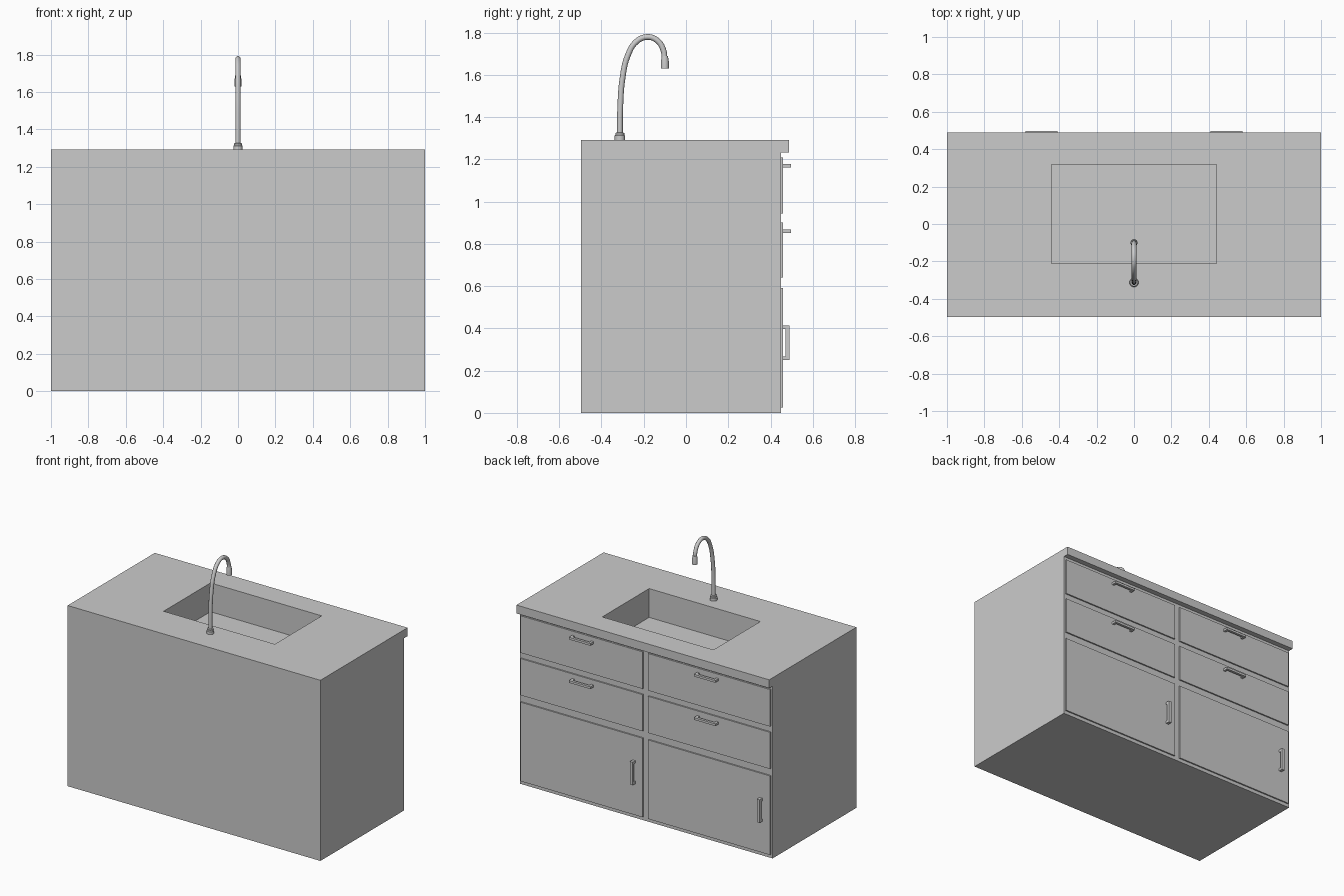
import bpy, bmesh
from math import radians, cos, sin, pi

if "Cube" in bpy.data.objects:
    bpy.data.objects.remove(bpy.data.objects["Cube"])


def make_object(name, bm):
    bmesh.ops.recalc_face_normals(bm, faces=bm.faces)
    mesh = bpy.data.meshes.new(name)
    bm.to_mesh(mesh)
    bm.free()
    ob = bpy.data.objects.new(name, mesh)
    bpy.context.collection.objects.link(ob)
    return ob


def add_box(bm, lo, hi):
    verts = bmesh.ops.create_cube(bm, size=1)["verts"]
    for v in verts:
        for i in range(3):
            v.co[i] = lo[i] if v.co[i] < 0 else hi[i]


def box(name, lo, hi):
    bm = bmesh.new()
    add_box(bm, lo, hi)
    return make_object(name, bm)


def smooth(ob):
    bpy.ops.object.select_all(action='DESELECT')
    ob.select_set(True)
    bpy.context.view_layer.objects.active = ob
    bpy.ops.object.shade_smooth_by_angle(angle=radians(35))


def lathe(name, y, profile, n):
    """Closed solid of revolution about a vertical axis; profile is (r, z)."""
    bm = bmesh.new()
    rings = [[bm.verts.new((r * cos(2 * pi * k / n), y + r * sin(2 * pi * k / n), z))
              for k in range(n)] for r, z in profile]
    for a, b in zip(rings, rings[1:]):
        for k in range(n):
            j = (k + 1) % n
            bm.faces.new((a[k], a[j], b[j], b[k]))
    bm.faces.new(rings[0])
    bm.faces.new(rings[-1])
    return make_object(name, bm)


# Cabinet body and overhanging worktop, one side profile extruded across x
profile = [(-0.497, 0), (0.45, 0), (0.45, 1.232), (0.488, 1.232), (0.488, 1.292), (-0.497, 1.292)]
bm = bmesh.new()
face = bm.faces.new([bm.verts.new((-1, y, z)) for y, z in profile])
ext = bmesh.ops.extrude_face_region(bm, geom=[face])["geom"]
bmesh.ops.translate(bm, vec=(2, 0, 0), verts=[g for g in ext if isinstance(g, bmesh.types.BMVert)])
cabinet = make_object("cabinet_and_worktop", bm)

# Sink basin, cut from the worktop
cutter = box("basin_cutter", (-0.44, -0.212, 1.086), (0.44, 0.318, 1.4))
cutter.hide_render = True
cutter.display_type = 'WIRE'
cut = cabinet.modifiers.new("basin", 'BOOLEAN')
cut.operation = 'DIFFERENCE'
cut.solver = 'EXACT'
cut.object = cutter
bpy.context.view_layer.objects.active = cabinet
bpy.ops.object.modifier_apply(modifier="basin")
bpy.data.objects.remove(cutter)


def handle(name, cx, cz, length, outer, vertical):
    """Bar on two posts, lying along x or standing along z."""
    bm = bmesh.new()
    h, w, t = length / 2, 0.011 if vertical else 0.008, 0.018

    def part(a0, a1, y0, y1):
        if vertical:
            add_box(bm, (cx - w, y0, cz + a0), (cx + w, y1, cz + a1))
        else:
            add_box(bm, (cx + a0, y0, cz - w), (cx + a1, y1, cz + w))
    part(-h, h, outer - t, outer)
    part(-h, -h + t, 0.455, outer - t)
    part(h - t, h, 0.455, outer - t)
    bmesh.ops.remove_doubles(bm, verts=bm.verts, dist=1e-5)
    return make_object(name, bm)


# Drawers and doors in two columns, each with its handle
columns = {"left": (0.022, 0.987, 0.09), "right": (-0.987, -0.022, -0.915)}
for side, (x0, x1, door_handle_x) in columns.items():
    for row, z0, z1, hz in (("upper", 0.943, 1.208, 1.17), ("lower", 0.64, 0.902, 0.86)):
        box(f"{side}_{row}_drawer", (x0, 0.445, z0), (x1, 0.46, z1))
        handle(f"{side}_{row}_drawer_handle", (x0 + x1) / 2 - (0.01 if x0 > 0 else -0.01),
               hz, 0.17, 0.497, False)
    box(f"{side}_door", (x0, 0.445, 0.025), (x1, 0.46, 0.59))
    handle(f"{side}_door_handle", door_handle_x, 0.332, 0.165, 0.49, True)

# Tap base nut and collar
base = lathe("tap_base", -0.313, [(0.025, 1.285), (0.025, 1.312), (0.021, 1.316), (0.021, 1.325), (0.012, 1.328)], 12)
smooth(base)

# Tap neck, a swept gooseneck tube
path = [(-0.313, 1.31), (-0.311, 1.45), (-0.301, 1.58), (-0.276, 1.69), (-0.235, 1.757),
        (-0.185, 1.779), (-0.138, 1.764), (-0.108, 1.72), (-0.101, 1.665)]
curve = bpy.data.curves.new("tap_neck", 'CURVE')
curve.dimensions = '3D'
curve.bevel_depth = 0.0135
curve.bevel_resolution = 4
curve.resolution_u = 6
curve.use_fill_caps = True
spline = curve.splines.new('BEZIER')
spline.bezier_points.add(len(path) - 1)
for p, (y, z) in zip(spline.bezier_points, path):
    p.co = (0, y, z)
    p.handle_left_type = p.handle_right_type = 'AUTO'
neck = bpy.data.objects.new("tap_neck", curve)
bpy.context.collection.objects.link(neck)
bpy.ops.object.select_all(action='DESELECT')
neck.select_set(True)
bpy.context.view_layer.objects.active = neck
bpy.ops.object.convert(target='MESH')
smooth(bpy.context.view_layer.objects.active)

# Tap spout, flaring toward the outlet
spout = lathe("tap_spout", -0.1, [(0.019, 1.63), (0.019, 1.662), (0.0145, 1.69)], 16)
smooth(spout)
